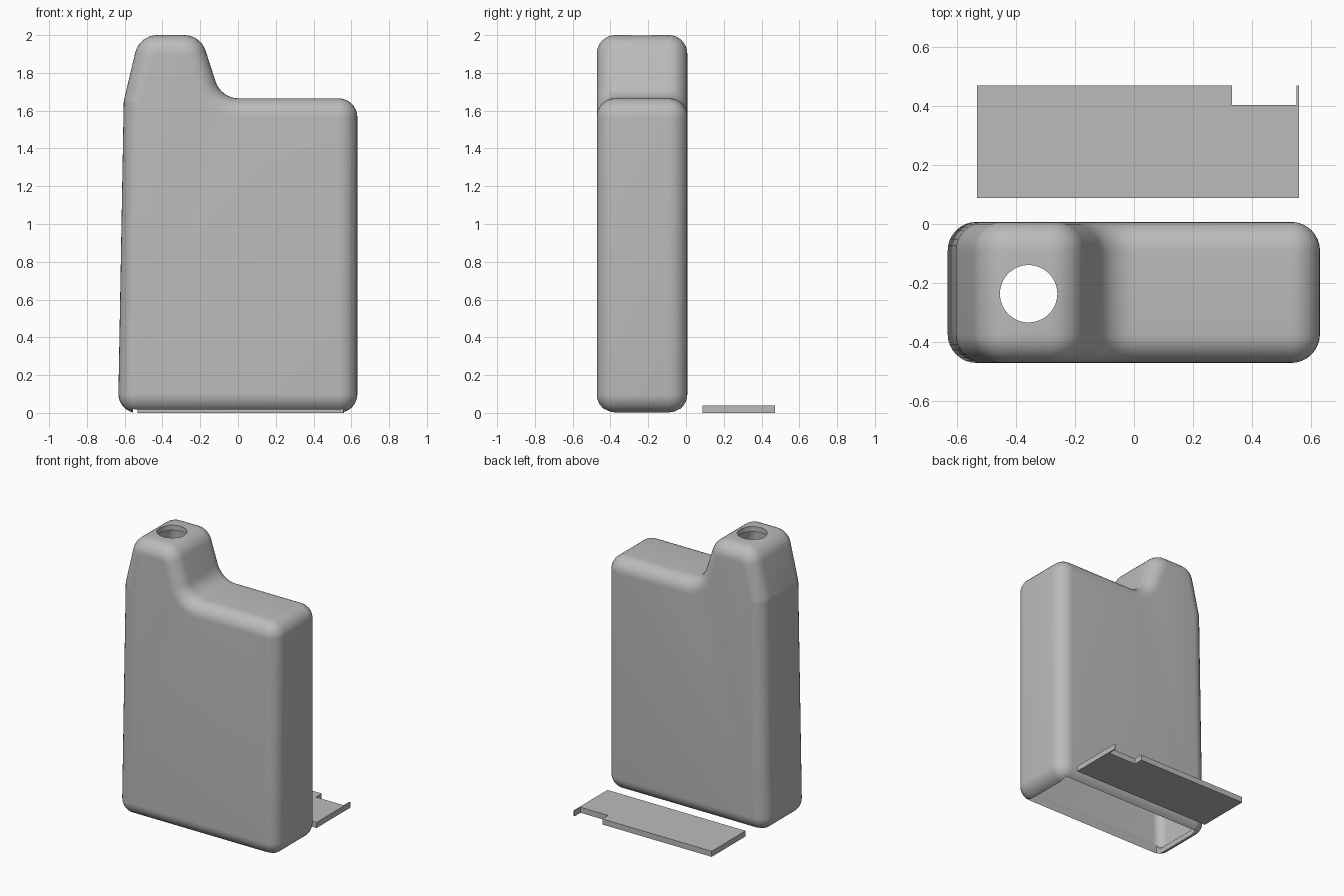
import bpy, bmesh, math
from mathutils import Vector

if "Cube" in bpy.data.objects:
    bpy.data.objects.remove(bpy.data.objects["Cube"])

grey = bpy.data.materials.new("plain grey")
grey.diffuse_color = (0.5, 0.5, 0.5, 1)
grey.use_nodes = True
grey.node_tree.nodes["Principled BSDF"].inputs["Base Color"].default_value = grey.diffuse_color

# Front silhouette: x, z, corner radius (counter-clockwise)
PROFILE = [(-0.635, 0, .1), (0.632, 0, .1), (0.632, 1.665, .1), (-0.09, 1.665, .13),
           (-0.198, 2, .12), (-0.522, 2, .12), (-0.605, 1.65, .12)]
Y0, Y1, ROUND = -0.472, 0.007, 0.098
SEG = 8


def outline(inset):
    """Filleted silhouette moved inward by inset."""
    pts = []
    n = len(PROFILE)
    for i, (x, z, r) in enumerate(PROFILE):
        p = Vector((x, z))
        a = (p - Vector(PROFILE[i - 1][:2])).normalized()
        b = (Vector(PROFILE[(i + 1) % n][:2]) - p).normalized()
        n1, n2 = Vector((a.y, -a.x)), Vector((b.y, -b.x))
        turn = math.atan2(a.x * b.y - a.y * b.x, a.dot(b))
        s = 1 if turn > 0 else -1
        centre = p - (n1 + n2) * (s * r / (1 + n1.dot(n2)))
        base = math.atan2(n1.y, n1.x)
        for k in range(SEG + 1):
            t = base + turn * k / SEG
            pts.append(centre + Vector((math.cos(t), math.sin(t))) * (s * r - inset))
    return pts


def finish(bm, name):
    bmesh.ops.remove_doubles(bm, verts=bm.verts, dist=1e-5)
    bmesh.ops.recalc_face_normals(bm, faces=bm.faces)
    me = bpy.data.meshes.new(name)
    bm.to_mesh(me)
    bm.free()
    me.materials.append(grey)
    ob = bpy.data.objects.new(name, me)
    bpy.context.collection.objects.link(ob)
    return ob


def rounded_body(name, wall):
    """Silhouette extruded along y with rolled front and back edges."""
    bm = bmesh.new()
    r = ROUND - wall
    half = [(wall + r * (1 - math.cos(t)), r * (1 - math.sin(t)))
            for t in [math.pi / 2 * (1 - k / SEG) for k in range(SEG + 1)]]
    layers = [(i, Y0 + wall + d) for i, d in half]
    layers += [(i, Y1 - wall - d) for i, d in reversed(half)]
    # half runs from face plane to side wall
    rings = [[bm.verts.new((p.x, y, p.y)) for p in outline(i)] for i, y in layers]
    for a, b in zip(rings, rings[1:]):
        for k in range(len(a)):
            j = (k + 1) % len(a)
            bm.faces.new((a[k], a[j], b[j], b[k]))
    bm.faces.new(rings[0])
    bm.faces.new(rings[-1])
    return finish(bm, name)


def prism(name, pts, z0, z1):
    bm = bmesh.new()
    f = bm.faces.new([bm.verts.new((x, y, z0)) for x, y in pts])
    ext = bmesh.ops.extrude_face_region(bm, geom=[f])["geom"]
    for v in ext:
        if isinstance(v, bmesh.types.BMVert):
            v.co.z = z1
    return finish(bm, name)


# Hollow container with mouth hole and open base
body = rounded_body("container", 0)
cavity = rounded_body("cavity_cutter", 0.036)
mouth = prism("mouth_cutter", [(-0.358 + .0975 * math.cos(math.tau * k / 48),
                                -0.237 + .0975 * math.sin(math.tau * k / 48)) for k in range(48)], 1.8, 2.2)
base = prism("base_cutter", [(-.555, -.43), (.555, -.43), (.555, -.035), (-.555, -.035)], -.1, .1)
for cutter in (cavity, mouth, base):
    m = body.modifiers.new(cutter.name, 'BOOLEAN')
    m.operation, m.solver, m.object = 'DIFFERENCE', 'EXACT', cutter
    bpy.context.view_layer.objects.active = body
    bpy.ops.object.modifier_apply(modifier=m.name)
    bpy.data.objects.remove(cutter)

bpy.ops.object.select_all(action='DESELECT')
body.select_set(True)
bpy.context.view_layer.objects.active = body
bpy.ops.object.shade_smooth_by_angle(angle=math.radians(30))

# Notched base cover lying behind the container
prism("base_cover", [(-.533, .088), (.56, .088), (.56, .471), (.552, .471), (.552, .405),
                     (.333, .405), (.333, .471), (-.533, .471)], 0, .04)
